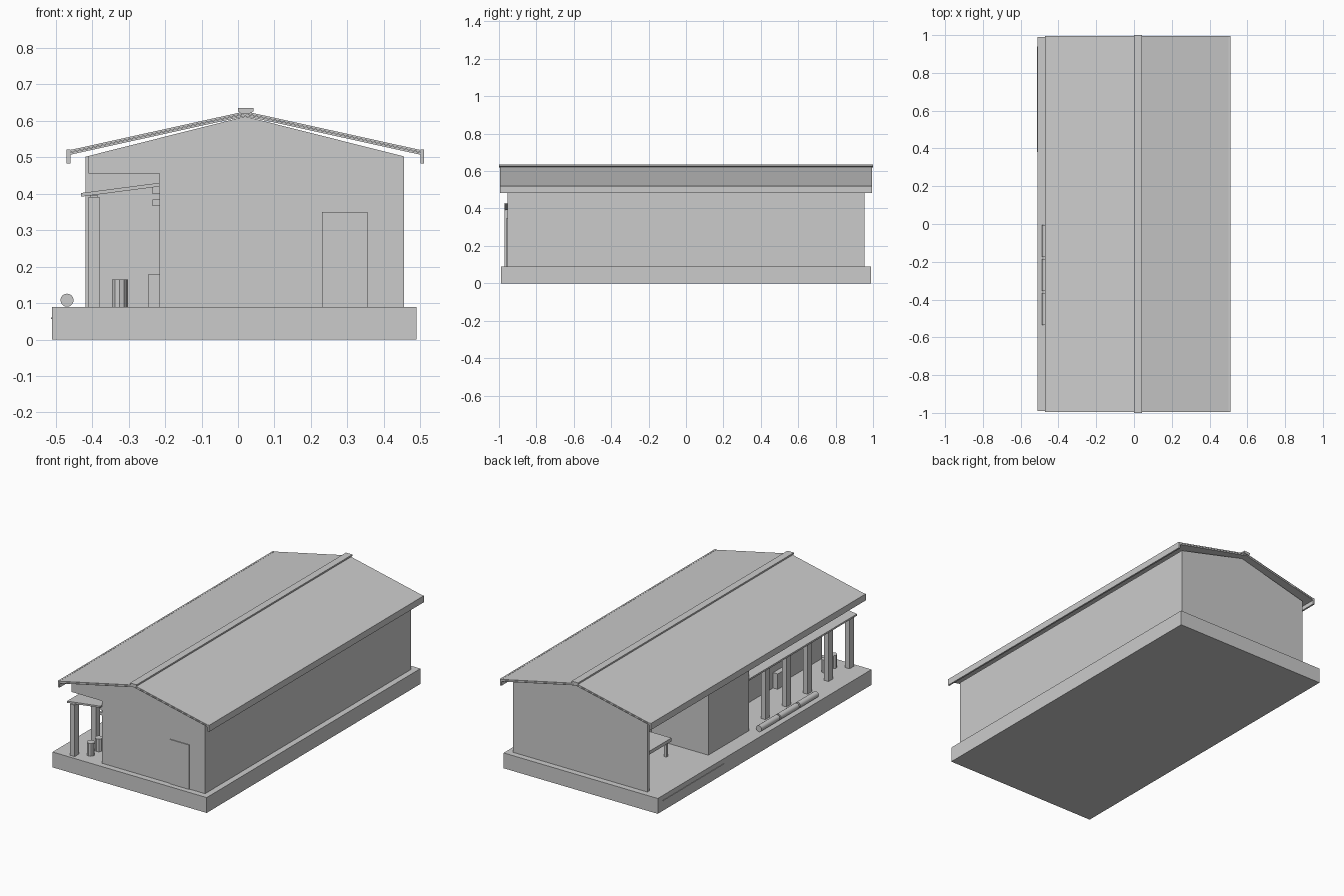
import bpy
import math

if "Cube" in bpy.data.objects:
    bpy.data.objects.remove(bpy.data.objects["Cube"], do_unlink=True)

gray = bpy.data.materials.new("light gray")
gray.use_nodes = True
gray.diffuse_color = (0.6, 0.6, 0.6, 1)
gray.node_tree.nodes["Principled BSDF"].inputs["Base Color"].default_value = gray.diffuse_color


def prism(name, profile, y0, y1):
    """Extrude an x-z outline along y."""
    n = len(profile)
    verts = [(x, y, z) for y in (y0, y1) for x, z in profile]
    faces = [list(range(n)), list(range(n, 2 * n))[::-1]]
    for i in range(n):
        j = (i + 1) % n
        faces.append([j, i, i + n, j + n])
    mesh = bpy.data.meshes.new(name)
    mesh.from_pydata(verts, [], faces)
    mesh.materials.append(gray)
    obj = bpy.data.objects.new(name, mesh)
    bpy.context.collection.objects.link(obj)
    return obj


def box(name, x0, x1, y0, y1, z0, z1):
    return prism(name, [(x0, z0), (x1, z0), (x1, z1), (x0, z1)], y0, y1)


def cylinder(name, loc, radius, depth, sides, rot=(0, 0, 0)):
    bpy.ops.mesh.primitive_cylinder_add(vertices=sides, radius=radius, depth=depth,
                                        location=loc, rotation=rot)
    obj = bpy.context.object
    obj.name = name
    obj.data.materials.append(gray)
    bpy.ops.object.shade_smooth_by_angle()


FLOOR, RIDGE_X = 0.09, 0.02
LEFT, RIGHT, INNER = -0.415, 0.455, -0.215
FRONT, BACK = -0.955, 0.955


def wall_top(x):
    return 0.612 - abs(x - RIDGE_X) * 0.252


def gable(name, x0, x1, y0, y1, z0=FLOOR):
    """Wall block whose top follows the roof pitch."""
    top = [(x1, wall_top(x1))]
    if x0 < RIDGE_X < x1:
        top.append((RIDGE_X, wall_top(RIDGE_X)))
    top.append((x0, wall_top(x0)))
    return prism(name, [(x0, z0), (x1, z0)] + top, y0, y1)


# Foundation with a thin rail on its open side
box("foundation", -0.51, 0.49, -0.99, 0.99, 0, FLOOR)
box("foundation_rail", -0.513, -0.51, 0.38, 0.94, 0.056, 0.061)

# Building body, front header, side room and back wall
gable("main_hall", INNER, RIGHT, FRONT, 0.39)
gable("front_header", LEFT + 0.005, INNER, FRONT, FRONT + 0.02, 0.455)
gable("side_room", LEFT - 0.003, INNER, 0.015, 0.39)
gable("rear_hall", -0.05, RIGHT, 0.39, BACK - 0.02)
gable("back_wall", LEFT - 0.003, RIGHT, BACK - 0.02, BACK)
box("front_door", 0.23, 0.355, FRONT - 0.005, FRONT, FLOOR, 0.35)

# Roof: two stacked sheets on each slope, with eave boards and ridge cap
for side, eave_x in (("right", -0.465), ("left", 0.505)):
    for i, layer in enumerate(("under", "top")):
        low, high = 0.506 + 0.007 * i, 0.613 + 0.007 * i
        prism(f"{side}_roof_{layer}_sheet",
              [(eave_x, low), (RIDGE_X, high), (RIDGE_X, high + 0.006), (eave_x, low + 0.006)],
              -0.995, 0.995)
    box(f"{side}_eave_board", eave_x - 0.005, eave_x + 0.005, -0.995, 0.995, 0.483, 0.521)
prism("ridge_cap", [(0.01, 0.619), (0.03, 0.619), (0.042, 0.626), (0.042, 0.635),
                    (0.0, 0.635), (0.0, 0.626)], -1, 1)

# Porch canopy with its beams
for i in range(2):
    dz = 0.005 * i
    prism(f"canopy_sheet_{i + 1}",
          [(-0.43, 0.392 + dz), (INNER, 0.42 + dz), (INNER, 0.425 + dz), (-0.43, 0.397 + dz)],
          -0.97, 0.02)
box("canopy_front_beam", -0.406, -0.384, -0.965, 0.015, 0.373, 0.395)
box("canopy_wall_beam", -0.236, INNER, -0.95, 0.015, 0.4, 0.422)
box("wall_ledge", -0.234, INNER, -0.95, 0.015, 0.367, 0.384)

# Porch posts
for i in range(5):
    y = -0.95 + 0.195 * i
    box(f"porch_post_{i + 1}", -0.41, -0.38, y - 0.02, y + 0.02, FLOOR, 0.391)

# Barrels and crate on the porch
for i, (x, y) in enumerate([(-0.325, -0.9), (-0.322, -0.83)]):
    cylinder(f"barrel_{i + 1}", (x, y, FLOOR + 0.0375), 0.022, 0.075, 10)
box("porch_crate", -0.245, INNER, -0.6, -0.5, FLOOR, 0.18)

# Three pipe lengths lying beside the porch
for i in range(3):
    cylinder(f"pipe_{i + 1}", (-0.469, -0.09 - 0.18 * i, FLOOR + 0.018), 0.018, 0.17, 16,
             (math.pi / 2, 0, 0))

# Workbench in the open bay
box("bench_top", -0.256, -0.06, 0.5, 0.78, 0.17, 0.19)
for i, y in enumerate((0.53, 0.75)):
    box(f"bench_leg_{i + 1}", -0.25, -0.235, y - 0.008, y + 0.008, FLOOR, 0.17)
